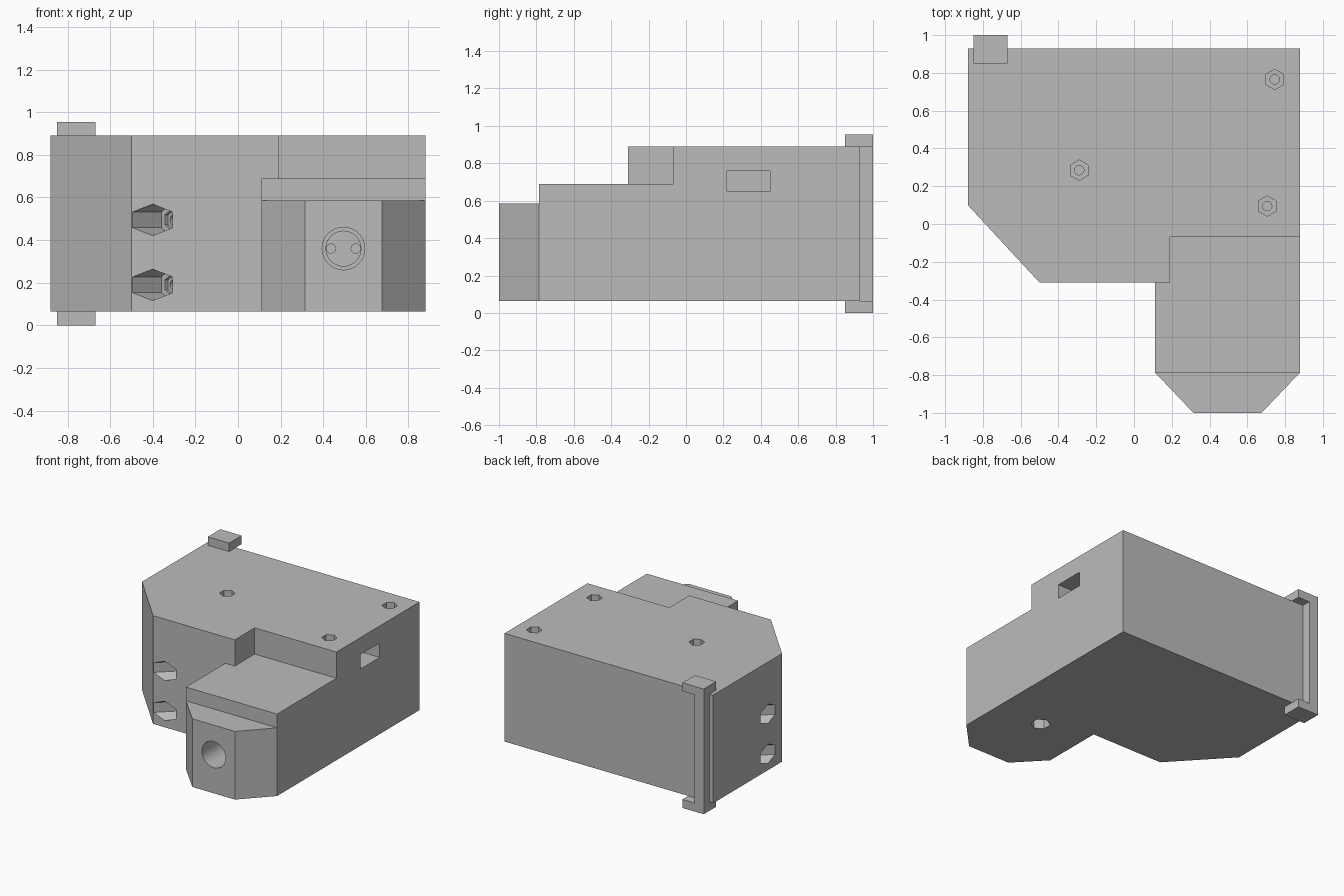
import bpy, bmesh, math
from mathutils import Vector

if "Cube" in bpy.data.objects:
    bpy.data.objects.remove(bpy.data.objects["Cube"])

grey = bpy.data.materials.new("plain_grey")
grey.diffuse_color = (0.5, 0.5, 0.5, 1)
grey.use_nodes = True
grey.node_tree.nodes["Principled BSDF"].inputs["Base Color"].default_value = grey.diffuse_color


def prism(name, base, sweep):
    """Solid made by sweeping a flat polygon along a vector."""
    bm = bmesh.new()
    lo = [bm.verts.new(p) for p in base]
    hi = [bm.verts.new(Vector(p) + Vector(sweep)) for p in base]
    n = len(lo)
    bm.faces.new(lo[::-1])
    bm.faces.new(hi)
    for i in range(n):
        bm.faces.new((lo[i], lo[(i + 1) % n], hi[(i + 1) % n], hi[i]))
    bmesh.ops.recalc_face_normals(bm, faces=bm.faces)
    me = bpy.data.meshes.new(name)
    bm.to_mesh(me)
    bm.free()
    ob = bpy.data.objects.new(name, me)
    me.materials.append(grey)
    bpy.context.collection.objects.link(ob)
    return ob


def plan(name, outline, z0, z1):
    return prism(name, [(x, y, z0) for x, y in outline], (0, 0, z1 - z0))


def box(name, x0, x1, y0, y1, z0, z1):
    return plan(name, [(x0, y0), (x1, y0), (x1, y1), (x0, y1)], z0, z1)


def combine(target, tool, operation):
    mod = target.modifiers.new("cut", 'BOOLEAN')
    mod.operation, mod.solver, mod.object = operation, 'EXACT', tool
    bpy.context.view_layer.objects.active = target
    bpy.ops.object.modifier_apply(modifier=mod.name)
    bpy.data.objects.remove(tool)


def bore(target, pos, axis, r, depth, sides=24, up=(0, 0, 1), start=-0.05):
    """Cut a round or hexagonal hole going inwards along axis."""
    d, u = Vector(axis).normalized(), Vector(up)
    v = d.cross(u)
    p = Vector(pos) + d * start
    ring = [p + r * (math.cos(a) * u + math.sin(a) * v)
            for a in (2 * math.pi * i / sides for i in range(sides))]
    combine(target, prism("cutter", ring, d * (depth - start)), 'DIFFERENCE')


# Housing: tall body, lower front block and chamfered nose
housing = plan("housing", [(-0.88, 0.93), (-0.88, 0.10), (-0.50, -0.31), (0.19, -0.31),
                           (0.19, -0.07), (0.88, -0.07), (0.88, 0.93)], 0.065, 0.89)
combine(housing, box("front_block", 0.11, 0.88, -0.785, 0.2, 0.065, 0.69), 'UNION')
combine(housing, plan("nose", [(0.11, -0.6), (0.11, -0.785), (0.315, -1), (0.675, -1),
                               (0.88, -0.785), (0.88, -0.6)], 0.065, 0.585), 'UNION')

# Cable entry in the nose, ending in two wire holes
bore(housing, (0.495, -1, 0.36), (0, 1, 0), 0.10, 0.45, 32)
bore(housing, (0.495, -1, 0.36), (0, 1, 0), 0.082, 0.52, 32, start=0.4)
for s in (-1, 1):
    bore(housing, (0.495 + s * 0.058, -1, 0.36), (0, 1, 0), 0.022, 0.7, 16, start=0.5)

# Top screw holes with hexagonal recesses
for x, y in ((-0.29, 0.285), (0.745, 0.765), (0.705, 0.095)):
    bore(housing, (x, y, 0.89), (0, 0, -1), 0.054, 0.10, 6, (0, 1, 0))
    bore(housing, (x, y, 0.89), (0, 0, -1), 0.025, 0.45, 16, (0, 1, 0))

# Clamping screw under the cable entry
bore(housing, (0.49, -0.44, 0.065), (0, 0, 1), 0.07, 0.10, 6, (0, 1, 0))
bore(housing, (0.49, -0.44, 0.065), (0, 0, 1), 0.03, 0.25, 16, (0, 1, 0))

# Slanted nut pockets, square to the cut corner
slant = (0.733, 0.68, 0)
for z in (0.495, 0.19):
    for x, y, depth in ((-0.401, -0.31, 0.115), (-0.88, 0.27, 0.07)):
        p = (x, y, z)
        bore(housing, p, slant, 0.074, depth, 6, start=-0.2)
        bore(housing, p, slant, 0.045, depth + 0.02, 6, start=depth - 0.03)
        bore(housing, p, slant, 0.025, depth + 0.25, 16, start=depth - 0.02)

# Slot in the right side
combine(housing, box("cutter", 0.70, 0.95, 0.22, 0.45, 0.65, 0.76), 'DIFFERENCE')

# Corner clip: narrow upright with a tab above and below
clip = box("corner_clip", -0.85, -0.77, 0.93, 1.0, 0.03, 0.92)
for z in (0, 0.89):
    combine(clip, box("tab", -0.85, -0.67, 0.85, 1.0, z, z + 0.065), 'UNION')

# Smooth the round bores only
bpy.ops.object.select_all(action='DESELECT')
housing.select_set(True)
bpy.context.view_layer.objects.active = housing
bpy.ops.object.shade_smooth_by_angle(angle=math.radians(30))
